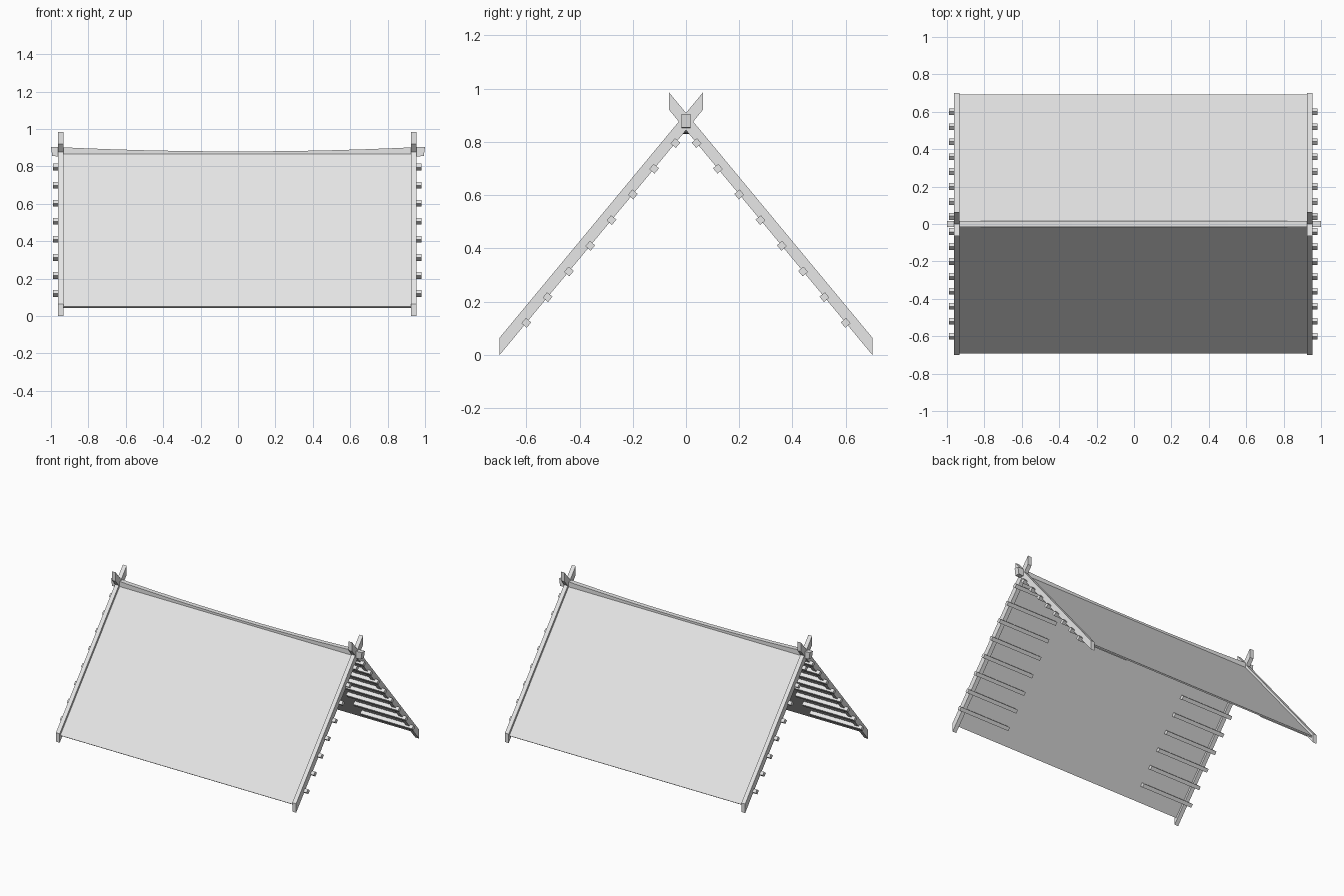
import bpy
import bmesh
from math import atan2, cos, sin

if "Cube" in bpy.data.objects:
    bpy.data.objects.remove(bpy.data.objects["Cube"], do_unlink=True)

GREY = (0.8, 0.8, 0.8, 1.0)
mat = bpy.data.materials.new("pale grey")
mat.use_nodes = True
mat.diffuse_color = GREY
mat.node_tree.nodes["Principled BSDF"].inputs["Base Color"].default_value = GREY

HALF_DEPTH = 0.70      # eave distance from the centre
TIP = 0.063            # how far boards pass the ridge
SLOPE = 1.206
BOARD = 0.065          # vertical board thickness
ANGLE = atan2(SLOPE, 1)
CENTRE = -0.004


def loft(name, sections):
    """Solid through a list of equal-length closed sections, capped at both ends."""
    bm = bmesh.new()
    rings = [[bm.verts.new(p) for p in sec] for sec in sections]
    for a, b in zip(rings, rings[1:]):
        for i in range(len(a)):
            j = (i + 1) % len(a)
            bm.faces.new((a[i], a[j], b[j], b[i]))
    bm.faces.new(rings[0])
    bm.faces.new(rings[-1])
    bmesh.ops.recalc_face_normals(bm, faces=bm.faces)
    mesh = bpy.data.meshes.new(name)
    bm.to_mesh(mesh)
    bm.free()
    mesh.materials.append(mat)
    obj = bpy.data.objects.new(name, mesh)
    bpy.context.collection.objects.link(obj)
    return obj


def prism(name, profile, x0, x1, side):
    """Extrude a (y, z) profile along x; side -1 is front, 1 is back."""
    return loft(name, [[(x + CENTRE, -side * y, z) for y, z in profile] for x in (x0, x1)])


def slope_rect(s0, s1, n0, n1):
    """Rectangle along the slope: s runs up it, n points outward."""
    c, k = cos(ANGLE), sin(ANGLE)
    return [(-HALF_DEPTH + s * c - n * k, s * k + n * c)
            for s, n in ((s0, n0), (s1, n0), (s1, n1), (s0, n1))]


rise = (HALF_DEPTH + TIP) * SLOPE
board = [(-HALF_DEPTH, 0), (TIP, rise), (TIP, rise + BOARD), (-HALF_DEPTH, BOARD)]

for side, face in ((-1, "front"), (1, "back")):
    # Roof sheet
    prism(f"{face}_roof_panel", slope_rect(0.043, 1.103, 0.0165, 0.0265), -0.94, 0.94, side)
    for end, hand in ((-1, "right"), (1, "left")):
        # Crossed gable boards
        prism(f"{face}_{hand}_gable_board", board, end * 0.928, end * 0.958, side)
        # Short purlins under the sheet
        for i in range(8):
            s = 0.157 + i * 0.1253
            prism(f"{face}_{hand}_purlin_{i + 1}", slope_rect(s - 0.013, s + 0.013, -0.013, 0.013),
                  end * 0.57, end * 0.984, side)

# Sagging ridge beam
sections = []
for i in range(13):
    t = i / 6 - 1
    top = 0.88 + 0.025 * t * t
    low = top - 0.05
    sections.append([(t * 0.993, -0.017, low), (t * 0.993, 0.017, low),
                     (t, 0.017, top), (t, -0.017, top)])
loft("ridge_beam", sections)
